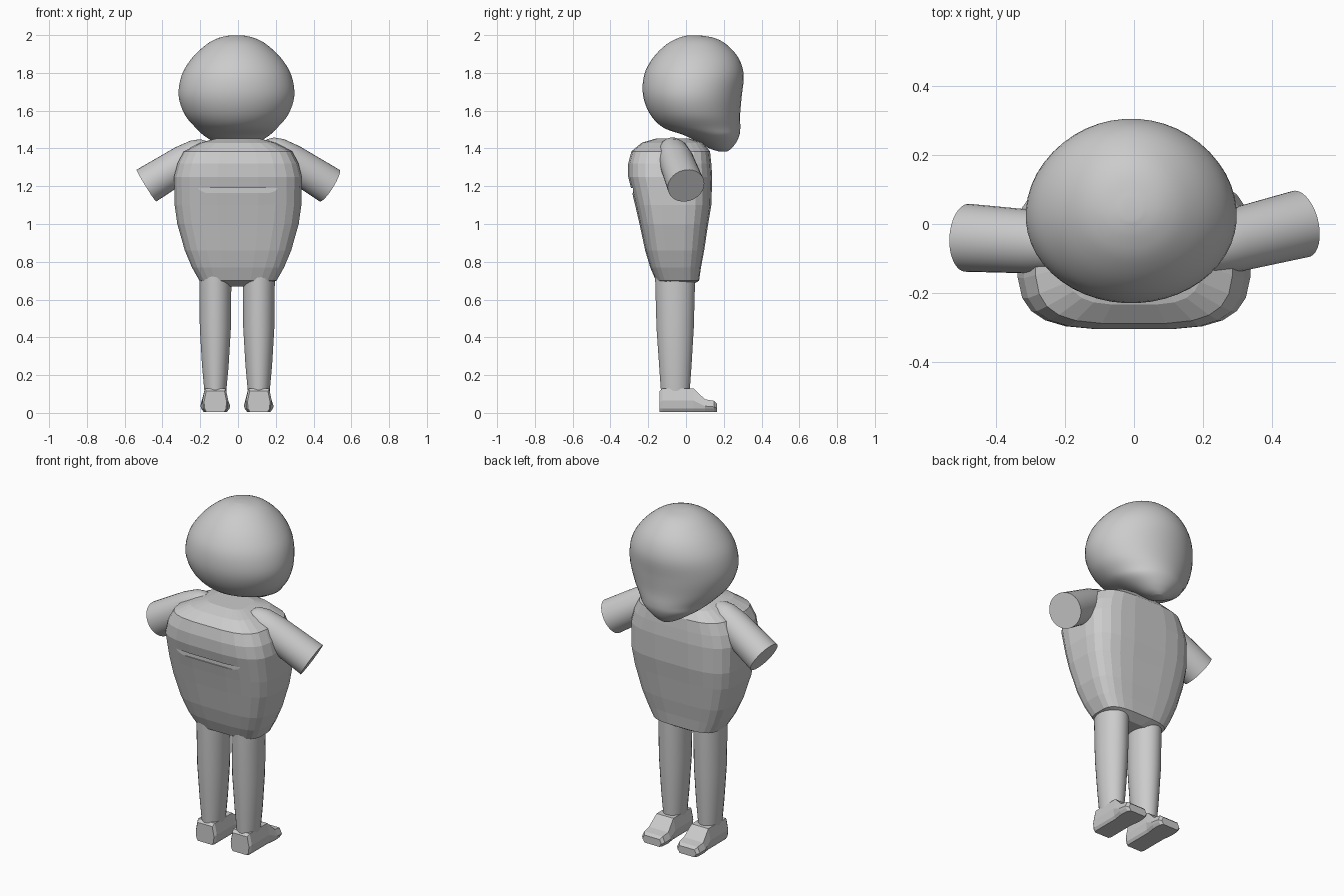
import bpy, bmesh, math
from mathutils import Vector

if "Cube" in bpy.data.objects:
    bpy.data.objects.remove(bpy.data.objects["Cube"])

grey = bpy.data.materials.new("plain grey")
grey.diffuse_color = (0.6, 0.6, 0.6, 1)
grey.use_nodes = True
grey.node_tree.nodes["Principled BSDF"].inputs["Base Color"].default_value = grey.diffuse_color


def make(name, rings, smooth=None):
    """Skin a list of equal-length point rings into a capped mesh."""
    bm = bmesh.new()
    loops = [[bm.verts.new(p) for p in r] for r in rings]
    for a, b in zip(loops, loops[1:]):
        for i in range(len(a)):
            j = (i + 1) % len(a)
            bm.faces.new((a[i], a[j], b[j], b[i]))
    bm.faces.new(loops[0][::-1])
    bm.faces.new(loops[-1])
    bmesh.ops.recalc_face_normals(bm, faces=bm.faces)
    me = bpy.data.meshes.new(name)
    bm.to_mesh(me)
    bm.free()
    ob = bpy.data.objects.new(name, me)
    bpy.context.collection.objects.link(ob)
    me.materials.append(grey)
    if smooth:
        bpy.ops.object.select_all(action='DESELECT')
        bpy.context.view_layer.objects.active = ob
        ob.select_set(True)
        bpy.ops.object.shade_smooth_by_angle(angle=math.radians(smooth))
    return ob


def oval(z, yb, yf, hw, xc=0, n=24, p=2.0, wide=0.5):
    """Superellipse ring at height z, from yb to yf, widest part at fraction wide."""
    ym = yb + (yf - yb) * wide
    pts = []
    for i in range(n):
        a = 2 * math.pi * (i + 0.5) / n
        c, s = math.cos(a), math.sin(a)
        x = math.copysign(abs(c) ** (2 / p), c) * hw
        y = math.copysign(abs(s) ** (2 / p), s)
        pts.append((xc + x, ym + y * (yf - ym if s > 0 else ym - yb), z))
    return pts


def spline(rows, steps):
    """Catmull-Rom refinement of a list of profile rows."""
    out = []
    for i in range(len(rows) - 1):
        q = [rows[max(0, min(len(rows) - 1, i + k))] for k in (-1, 0, 1, 2)]
        for t in (s / steps for s in range(steps)):
            out.append([0.5 * (2 * b + (c - a) * t + (2*a - 5*b + 4*c - d) * t*t
                               + (3*b - a - 3*c + d) * t**3) for a, b, c, d in zip(*q)])
    return out + [list(rows[-1])]


# Head: round skull with a forward chin (z, back, front, half width)
head = [(1.385, .17, .22, .025), (1.40, .125, .24, .065), (1.43, .07, .265, .115),
        (1.47, -.01, .283, .175), (1.51, -.12, .288, .217), (1.58, -.19, .287, .275),
        (1.68, -.228, .296, .307), (1.79, -.222, .306, .29), (1.88, -.175, .278, .235),
        (1.95, -.105, .215, .16), (1.985, -.04, .15, .095), (1.999, .01, .07, .03)]
make("head", [oval(*r, xc=-.008, n=48, wide=.48) for r in spline(head, 4)], 60)

# Torso: faceted, boxy in plan, wide at the chest
torso = [(.67, -.10, .02, .10), (.70, -.16, .07, .205), (.77, -.19, .08, .245),
         (.86, -.217, .097, .283), (1.0, -.247, .118, .323), (1.1, -.27, .135, .337),
         (1.25, -.307, .14, .34), (1.32, -.307, .135, .322), (1.385, -.29, .128, .288),
         (1.43, -.235, .09, .20), (1.452, -.16, .02, .12)]
body = make("torso", [oval(*r, n=24, p=3.6) for r in torso])

# Shallow slot across the back
bpy.ops.mesh.primitive_cube_add(size=1, location=(0, -.307, 1.178))
slot = bpy.context.object
slot.name = "slot_cutter"
slot.scale = (.48, .055, .026)
slot.hide_render = True
slot.hide_set(True)
slot.data.materials.append(grey)
cut = body.modifiers.new("slot", 'BOOLEAN')
cut.operation, cut.object, cut.solver = 'DIFFERENCE', slot, 'EXACT'

# Legs and shoes
for side, xc in (("left", -.12), ("right", .11)):
    leg = [(.11, -.133, .02, .058), (.25, -.143, .03, .071), (.45, -.157, .042, .083),
           (.74, -.165, .05, .086)]
    make(side + "_leg", [oval(*r, xc=xc, n=24) for r in leg], 40)
    # shoe cross-sections run heel to toe: (y, top z, half width)
    shoe = [(-.14, .115, .056), (-.125, .13, .064), (.04, .13, .064), (.10, .072, .074),
            (.148, .064, .070), (.163, .05, .058)]
    rings = []
    for y, t, w in shoe:
        half = [(w * .84, .006), (w, .022), (w * 1.07, .5 * t), (w * .86, t)]
        ring = half + [(-x, z) for x, z in reversed(half)]
        rings.append([(xc + x, y, z) for x, z in ring])
    make(side + "_shoe", rings)

# Arms: open-cut stumps with rounded shoulders
arms = {"left": ((-.15, -.06, 1.41), (-.485, -.04, 1.203)),
        "right": ((.14, -.085, 1.42), (.485, 0, 1.203))}
for side, (a, b) in arms.items():
    a, b = Vector(a), Vector(b)
    d = b - a
    u = d.normalized().cross(Vector((0, 1, 0))).normalized()
    v = d.normalized().cross(u)
    rings = []
    for t, r in ((0, .035), (.06, .06), (.18, .08), (.4, .092), (1, .099)):
        rings.append([a + d * t + (u * math.cos(k) + v * math.sin(k)) * r
                      for k in (2 * math.pi * i / 32 for i in range(32))])
    make(side + "_arm", rings, 40)
